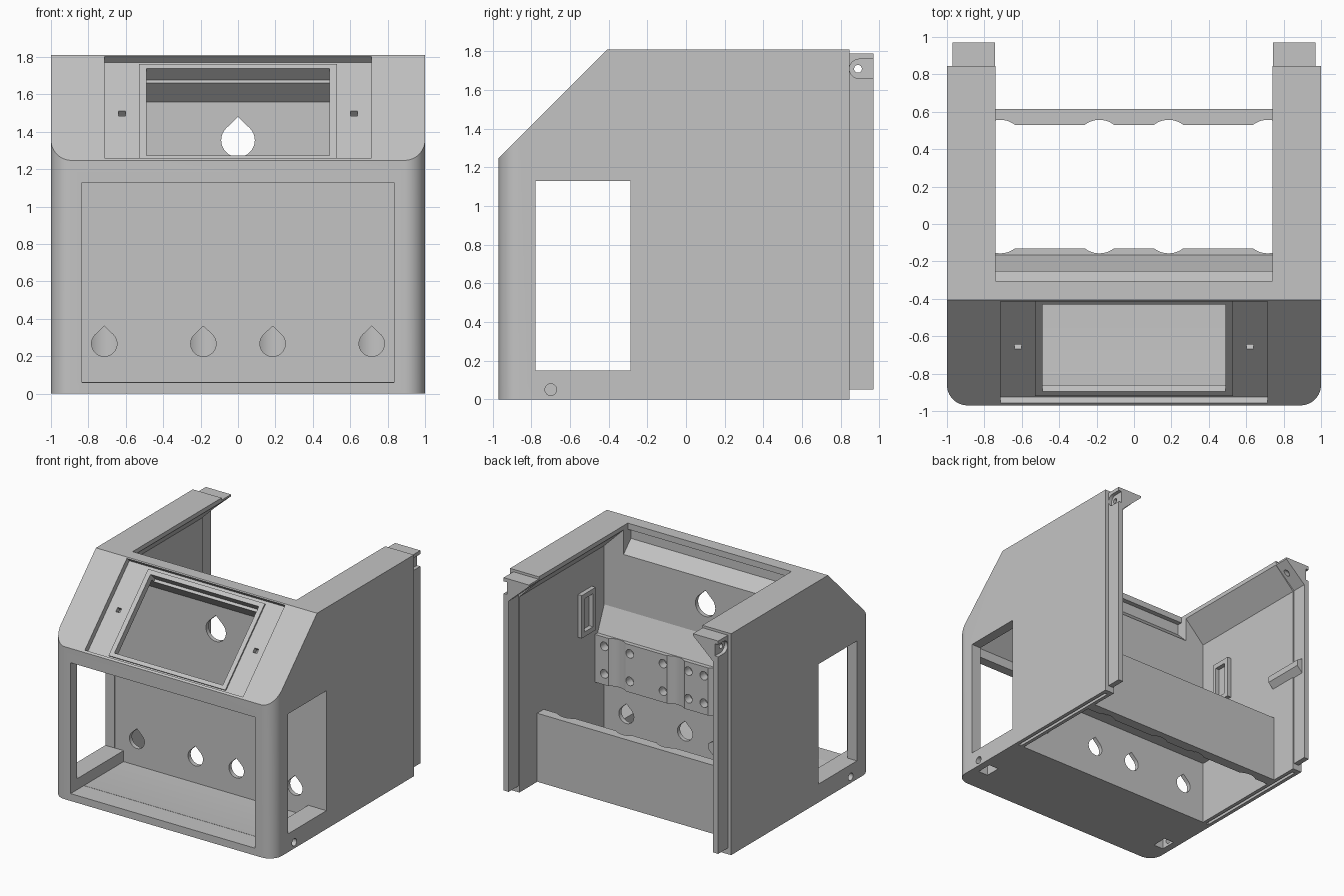
import bpy, bmesh, math

if "Cube" in bpy.data.objects:
    bpy.data.objects.remove(bpy.data.objects["Cube"])

grey = bpy.data.materials.new("plain grey")
grey.diffuse_color = (0.55, 0.55, 0.55, 1)
grey.use_nodes = True
grey.node_tree.nodes["Principled BSDF"].inputs["Base Color"].default_value = grey.diffuse_color


def prism(name, pts, axis, a, b):
    """Extrude a 2D outline along an axis from a to b (outline uses the other two axes in order)."""
    place = {"x": lambda u, v, w: (w, u, v),
             "y": lambda u, v, w: (u, w, v),
             "z": lambda u, v, w: (u, v, w)}[axis]
    bm = bmesh.new()
    lo = [bm.verts.new(place(u, v, a)) for u, v in pts]
    hi = [bm.verts.new(place(u, v, b)) for u, v in pts]
    n = len(pts)
    bm.faces.new(lo)
    bm.faces.new(hi[::-1])
    for i in range(n):
        j = (i + 1) % n
        bm.faces.new((lo[i], hi[i], hi[j], lo[j]))
    bmesh.ops.recalc_face_normals(bm, faces=bm.faces)
    me = bpy.data.meshes.new(name)
    bm.to_mesh(me)
    bm.free()
    ob = bpy.data.objects.new(name, me)
    me.materials.append(grey)
    bpy.context.collection.objects.link(ob)
    return ob


def rect(u0, u1, v0, v1):
    return [(u0, v0), (u1, v0), (u1, v1), (u0, v1)]


def box(name, x0, x1, y0, y1, z0, z1):
    return prism(name, rect(x0, x1, y0, y1), "z", z0, z1)


def arc(cu, cv, r, a0, a1, n):
    return [(cu + r * math.cos(math.radians(a0 + (a1 - a0) * i / n)),
             cv + r * math.sin(math.radians(a0 + (a1 - a0) * i / n))) for i in range(n + 1)]


def circle(cu, cv, r, n=24):
    return arc(cu, cv, r, 0, 360, n)[:-1]


def drop(cu, cv, r):
    """Round hole with a pointed top."""
    return arc(cu, cv, r, 135, 405, 24) + [(cu, cv + r * 1.38)]


def boolean(ob, tool, op="DIFFERENCE"):
    m = ob.modifiers.new("cut", "BOOLEAN")
    m.object, m.operation, m.solver = tool, op, "EXACT"
    bpy.context.view_layer.objects.active = ob
    bpy.ops.object.modifier_apply(modifier=m.name)
    bpy.data.objects.remove(tool)


def smooth(ob):
    bpy.ops.object.select_all(action="DESELECT")
    ob.select_set(True)
    bpy.context.view_layer.objects.active = ob
    bpy.ops.object.shade_smooth_by_angle(angle=math.radians(30))


def slope(t, d):
    """Point on the sloped display face: t up the slope, d deep into it."""
    return (-0.97 + t + d * 0.707, 1.247 + t - d * 0.707)


def slope_rect(t0, t1, d0, d1):
    return [slope(t0, d0), slope(t1, d0), slope(t1, d1), slope(t0, d1)]


IN = 0.915                               # inner face of the side walls
GROOVES = (-0.715, -0.185, 0.185, 0.715)

# Outer case with rounded front corners
case = prism("case", [(-0.97, 0), (-0.97, 1.247), (-0.407, 1.81), (0.845, 1.81), (0.845, 0)], "x", -1, 1)
plan = arc(-0.89, -0.86, 0.11, 180, 270, 10) + arc(0.89, -0.86, 0.11, 270, 360, 10) + [(1, 1), (-1, 1)]
boolean(case, prism("plan", plan, "z", -0.1, 2), "INTERSECT")

# Front compartment, with sills left along the sides
boolean(case, prism("bay", [(-0.89, 0.15), (-0.89, 1.2), slope(0.02, 0.085), slope(0.49, 0.085),
                            (-0.41, 1.685), (-0.285, 1.56), (-0.285, 0.15)], "x", -IN, IN))
boolean(case, prism("bay_floor", [(-0.89, 0.075), (-0.79, 0.06), (-0.285, 0.06), (-0.285, 0.3), (-0.89, 0.3)],
                    "x", -0.835, 0.835))

# Rear compartment, open at the back, top and bottom, under chamfered top flanges
boolean(case, prism("rear", [(-IN, -0.1), (IN, -0.1), (IN, 1.6), (0.74, 1.775), (0.74, 2),
                             (-0.74, 2), (-0.74, 1.775), (-IN, 1.6)], "y", -0.25, 1.2))
boolean(case, prism("under_top", [(-0.2, 1.525), (-0.345, 1.67), (-0.345, 1.76), (-0.305, 1.76),
                                  (-0.305, 1.9), (-0.2, 1.9)], "x", -0.7399, 0.7399))

# Front and side windows
boolean(case, box("front_window", -0.835, 0.835, -1.1, -0.8, 0.06, 1.13))
boolean(case, box("side_window", -1.2, 1.2, -0.78, -0.286, 0.15, 1.13))

# Display recess, opening and screw holes
boolean(case, prism("recess", slope_rect(0.013, 0.556, -0.1, 0.045), "x", -0.715, 0.715))
boolean(case, prism("opening", slope_rect(0.05, 0.515, 0, 0.12), "x", -0.49, 0.49))
for x in (-0.62, 0.62):
    boolean(case, prism("screw", slope_rect(0.27, 0.295, 0, 0.14), "x", x - 0.018, x + 0.018))

# Drop-shaped holes in the dividing wall
boolean(case, prism("hole", drop(0, 1.355, 0.09), "y", -0.45, -0.15))
for x in GROOVES:
    boolean(case, prism("hole", drop(x, 0.267, 0.068), "y", -0.45, -0.15))

for s in (-1, 1):
    # Underside pockets, side screw holes and rim grooves
    boolean(case, box("pocket", *sorted((s * 0.85, s * 0.94)), -0.77, -0.64, -0.1, 0.1))
    boolean(case, prism("side_screw", circle(-0.7, 0.05, 0.03), "x", *sorted((s * 0.9, s * 1.1))))
    boolean(case, box("rim", *sorted((s * 0.945, s * 0.97)), -0.25, 0.8, -0.1, 0.03))
smooth(case)

# Raised frame around the display
frame = prism("display_frame", slope_rect(0.028, 0.54, 0.033, 0.05), "x", -0.528, 0.528)
boolean(frame, prism("opening", slope_rect(0.05, 0.515, -0.1, 0.2), "x", -0.49, 0.49))

# Mounting panel behind the dividing wall, with grooves and blind holes
panel = prism("mounting_panel", [(-0.26, 1.12), (-0.25, 1.12), (-0.165, 0.92), (-0.13, 0.92),
                                 (-0.13, 0.53), (-0.26, 0.53)], "x", -IN, IN)
for x in GROOVES:
    boolean(panel, prism("groove", circle(x, -0.029, 0.128, 48), "z", 0.4, 1.3))
    for dx in (-0.115, 0.115):
        for z in (0.62, 0.845):
            boolean(panel, prism("hole", circle(x + dx, z, 0.035), "y", -0.2, 0))
smooth(panel)

# Low rear wall with matching grooves
rear_wall = box("rear_wall", -IN, IN, 0.53, 0.615, 0, 0.56)
for x in GROOVES:
    boolean(rear_wall, prism("groove", circle(x, 0.429, 0.128, 48), "z", -0.1, 1))
smooth(rear_wall)

for s, side in ((-1, "left"), (1, "right")):
    # Rear joining lip with a screw slot near the top
    lip = prism(side + "_rear_lip", [(s * x, z) for x, z in (
        (0.742, 1.79), (0.97, 1.79), (0.97, 0.05), (0.925, 0.05), (0.925, 1.61), (0.742, 1.775))],
        "y", 0.83, 0.97)
    slot = arc(0.896, 1.71, 0.05, 90, 270, 12) + [(1.1, 1.66), (1.1, 1.76)]
    boolean(lip, prism("slot", slot, "x", *sorted((s * 0.94, s * 1.1))))
    boolean(lip, prism("hole", circle(0.89, 1.71, 0.02), "x", *sorted((s * 0.7, s * 1.1))))
    smooth(lip)
    # Small frame on the inner side wall
    clip = box(side + "_clip_frame", *sorted((s * 0.88, s * 0.92)), -0.09, 0.09, 0.98, 1.33)
    boolean(clip, box("gap", *sorted((s * 0.8, s * 1)), -0.055, 0.055, 1.02, 1.29))

# Wedge catch on the left inner wall
prism("wall_catch", [(-0.92, 0.82), (-0.87, 0.87), (-0.87, 0.92), (-0.92, 0.95)], "y", 0.6, 0.95)
